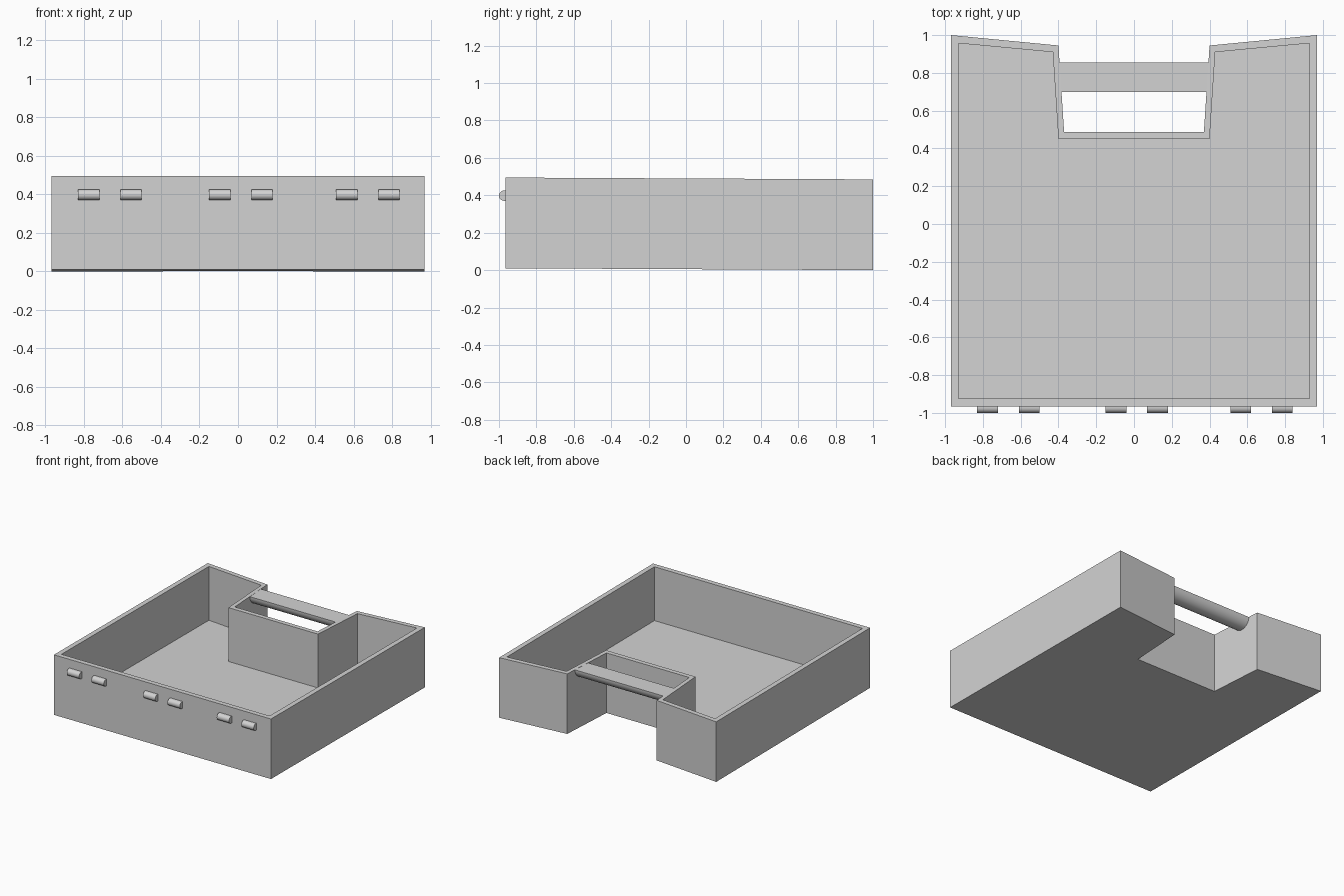
import bpy
import bmesh
from math import sin, cos, pi, radians

cube = bpy.data.objects.get("Cube")
if cube:
    bpy.data.objects.remove(cube, do_unlink=True)

grey = bpy.data.materials.new("light_grey")
grey.use_nodes = True
grey.diffuse_color = (0.65, 0.65, 0.65, 1)
grey.node_tree.nodes["Principled BSDF"].inputs["Base Color"].default_value = (0.65, 0.65, 0.65, 1)

HEIGHT, FLOOR = 0.485, 0.05


def finish(bm, name, smooth=False):
    bmesh.ops.recalc_face_normals(bm, faces=bm.faces)
    mesh = bpy.data.meshes.new(name)
    bm.to_mesh(mesh)
    bm.free()
    mesh.materials.append(grey)
    obj = bpy.data.objects.new(name, mesh)
    bpy.context.collection.objects.link(obj)
    if smooth:
        bpy.ops.object.select_all(action="DESELECT")
        obj.select_set(True)
        bpy.context.view_layer.objects.active = obj
        bpy.ops.object.shade_smooth_by_angle(angle=radians(40))
    return obj


def bridge(bm, a, b):
    for i in range(len(a)):
        j = (i + 1) % len(a)
        bm.faces.new((a[i], a[j], b[j], b[i]))


def mirrored(half):
    """Closed outline from its +x half."""
    return half + [(-x, y) for x, y in reversed(half)]


def extrude_x(name, profile, x0, x1):
    """Sweep a (y, z) profile along x."""
    bm = bmesh.new()
    rings = [[bm.verts.new((x, y, z)) for y, z in profile] for x in (x0, x1)]
    bridge(bm, *rings)
    for ring in rings:
        bm.faces.new(ring)
    return finish(bm, name, True)


# Open tray with a notch in the back wall
outer = mirrored([(0.97, -0.965), (0.97, 1.0), (0.4, 0.945), (0.37, 0.487)])
inner = mirrored([(0.93, -0.925), (0.93, 0.957), (0.43, 0.91), (0.4, 0.45)])
bm = bmesh.new()
loops = []
for outline, z in ((outer, 0), (outer, HEIGHT), (inner, HEIGHT), (inner, FLOOR)):
    # the tray rises very slightly towards the front
    loops.append([bm.verts.new((x, y, z + 0.005 * (1 - y))) for x, y in outline])
for a, b in zip(loops, loops[1:]):
    bridge(bm, a, b)
bm.faces.new(loops[0])
bm.faces.new(loops[-1])
finish(bm, "tray")

# Handle bar across the notch: flat on top, half round below
R = 0.0775
bar = [(0.7775 + R * cos(pi * i / 24), HEIGHT - R * sin(pi * i / 24)) for i in range(25)]
extrude_x("handle_bar", bar, -0.405, 0.405)

# Round-nosed pegs in three pairs on the front wall
r = 0.0275
nose = [(-0.9725 - r * sin(pi * i / 12), 0.398 + r * cos(pi * i / 12)) for i in range(13)]
peg = [(-0.95, 0.398 + r)] + nose + [(-0.95, 0.398 - r)]
for side, centre in (("right", -0.665), ("middle", 0.015), ("left", 0.675)):
    for n, offset in enumerate((-0.11, 0.11), 1):
        x = centre + offset
        extrude_x(f"front_peg_{side}_{n}", peg, x - 0.055, x + 0.055)
